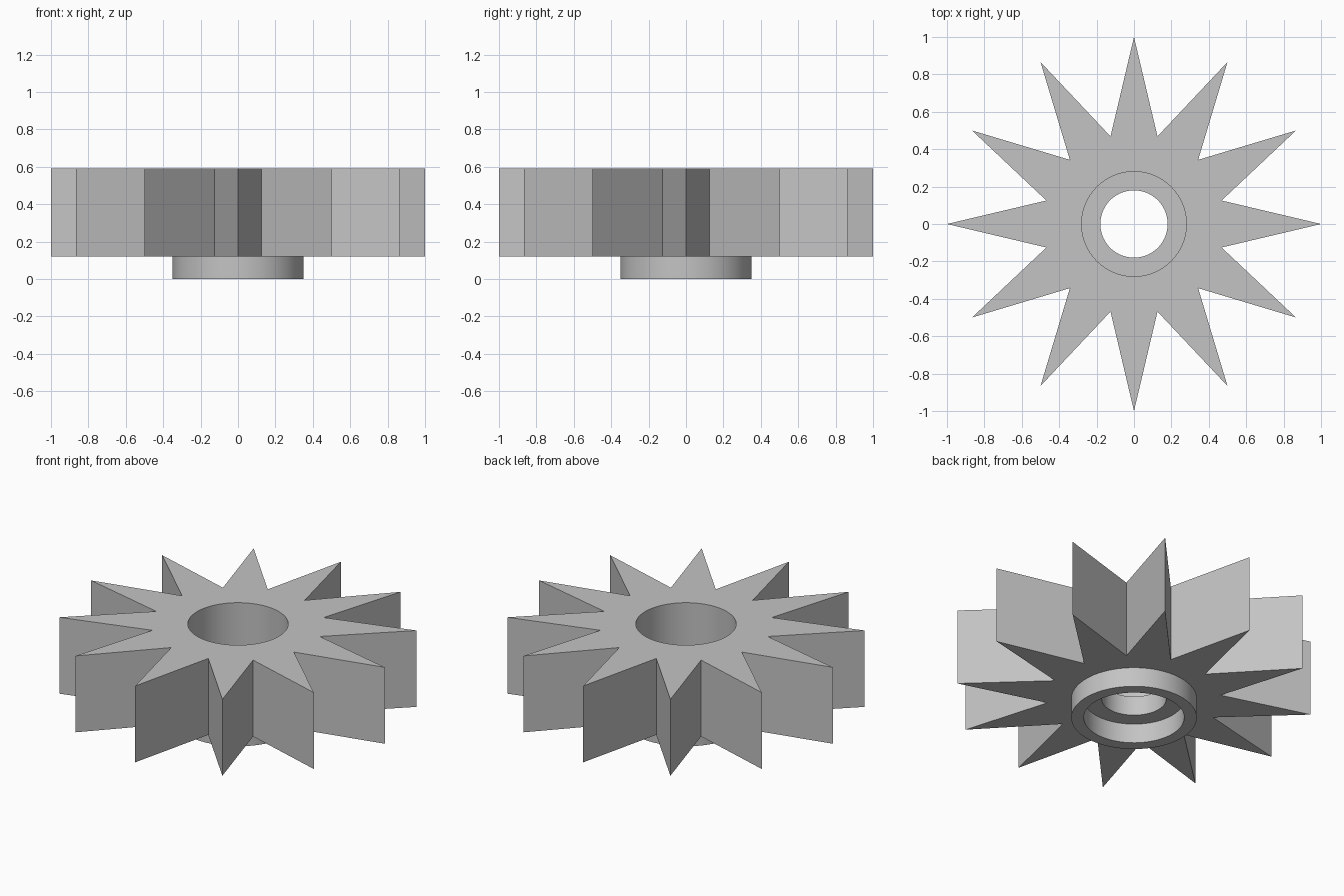
import bpy
import bmesh
from math import sin, cos, pi, radians
from mathutils import Vector

cube = bpy.data.objects.get("Cube")
if cube:
    bpy.data.objects.remove(cube, do_unlink=True)

POINTS, SEGMENTS = 12, 96
TIP, VALLEY = 1.0, 0.485
BASE, TOP, LEDGE_TOP = 0.12, 0.59, 0.24
HUB, BORE, HOLE = 0.35, 0.28, 0.18

grey = bpy.data.materials.new("plain grey")
grey.use_nodes = True
colour = (0.55, 0.55, 0.55, 1)
grey.diffuse_color = colour
grey.node_tree.nodes["Principled BSDF"].inputs["Base Color"].default_value = colour

bm = bmesh.new()


def ring(radii, count, z):
    """Closed ring of vertices, cycling through the given radii."""
    verts = []
    for i in range(count):
        a, r = 2 * pi * i / count, radii[i % len(radii)]
        verts.append(bm.verts.new((r * cos(a), r * sin(a), z)))
    return verts


def pairs(verts):
    return list(zip(verts, verts[1:] + verts[:1]))


def wall(lower, upper):
    for (a, b), (c, d) in zip(pairs(lower), pairs(upper)):
        bm.faces.new((a, b, d, c))


def cap(outer, inner):
    """Flat face between the star outline and a round hole."""
    edges = [bm.edges.get(p) for p in pairs(outer) + pairs(inner)]
    bmesh.ops.triangle_fill(bm, edges=edges, use_beauty=True,
                            normal=Vector((0, 0, 1)))


# Star outline: vertical walls of the pointed teeth
star_low = ring((TIP, VALLEY), POINTS * 2, BASE)
star_high = ring((TIP, VALLEY), POINTS * 2, TOP)
wall(star_low, star_high)

# Hub collar, recess, inner ledge and bore as one turned profile
profile = [(HUB, BASE), (HUB, 0), (BORE, 0), (BORE, BASE),
           (HOLE, BASE), (HOLE, LEDGE_TOP), (BORE, LEDGE_TOP), (BORE, TOP)]
rings = [ring((r,), SEGMENTS, z) for r, z in profile]
for lower, upper in zip(rings, rings[1:]):
    wall(lower, upper)

# Underside and top of the star
cap(star_low, rings[0])
cap(star_high, rings[-1])

bmesh.ops.recalc_face_normals(bm, faces=bm.faces[:])
mesh = bpy.data.meshes.new("star_wheel")
bm.to_mesh(mesh)
bm.free()
mesh.materials.append(grey)

wheel = bpy.data.objects.new("star_wheel", mesh)
bpy.context.collection.objects.link(wheel)
bpy.ops.object.select_all(action="DESELECT")
wheel.select_set(True)
bpy.context.view_layer.objects.active = wheel
bpy.ops.object.shade_smooth_by_angle(angle=radians(30))
